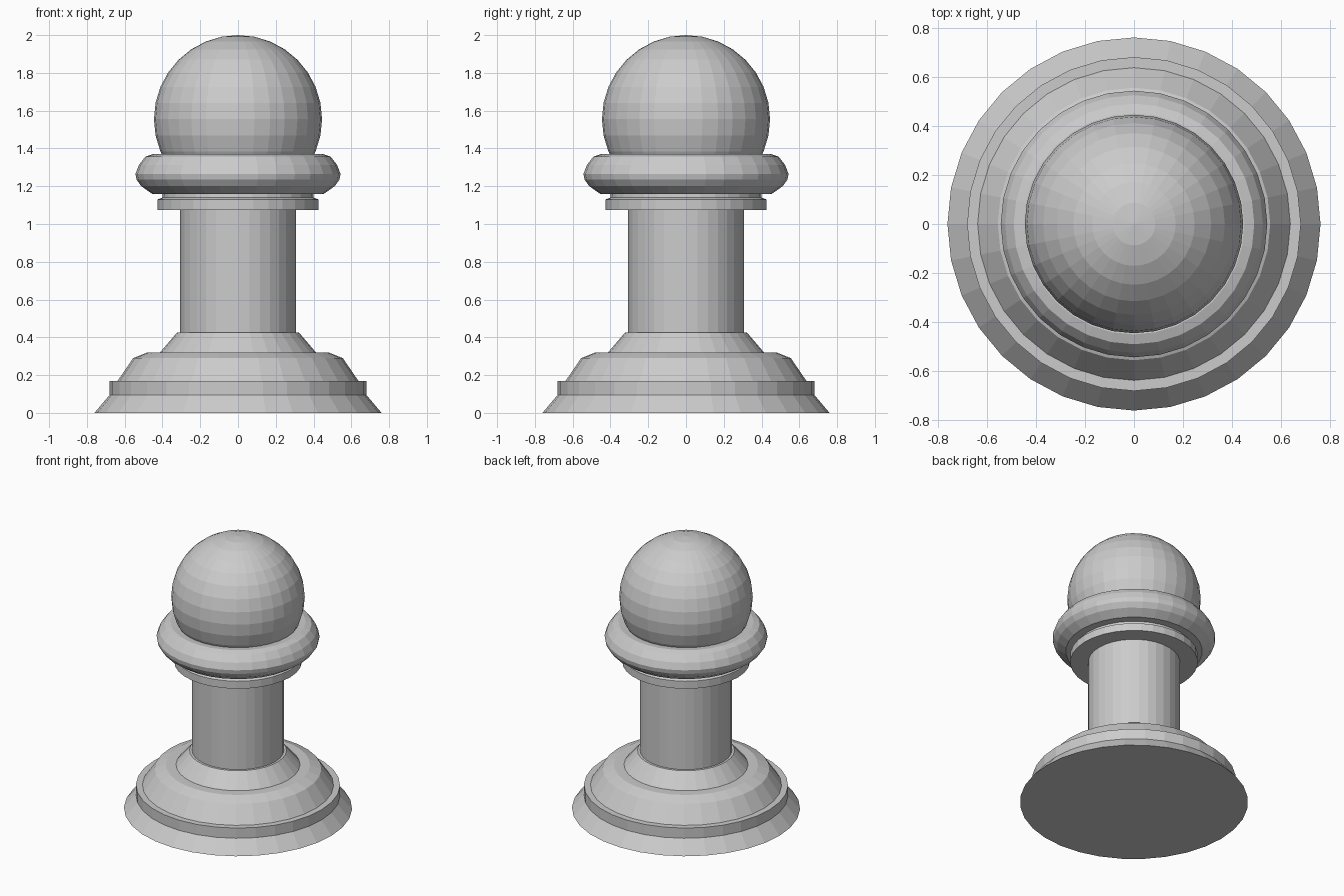
import bpy
import bmesh
import math

SIDES = 32

old = bpy.data.objects.get("Cube")
if old:
    bpy.data.objects.remove(old, do_unlink=True)

stone = bpy.data.materials.new("light_grey")
stone.use_nodes = True
color = (0.6, 0.6, 0.6, 1)
stone.diffuse_color = color
stone.node_tree.nodes["Principled BSDF"].inputs["Base Color"].default_value = color


def finish(name, bm):
    bmesh.ops.recalc_face_normals(bm, faces=bm.faces)
    mesh = bpy.data.meshes.new(name)
    bm.to_mesh(mesh)
    bm.free()
    mesh.materials.append(stone)
    obj = bpy.data.objects.new(name, mesh)
    bpy.context.collection.objects.link(obj)
    return obj


def lathe(name, profile, closed=False):
    """Turn (radius, height) points around z; open profiles get end caps."""
    bm = bmesh.new()
    rings = []
    for r, z in profile:
        angles = [math.tau * i / SIDES for i in range(SIDES)]
        rings.append([bm.verts.new((r * math.cos(a), r * math.sin(a), z)) for a in angles])
    pairs = list(zip(rings, rings[1:]))
    if closed:
        pairs.append((rings[-1], rings[0]))
    else:
        bm.faces.new(rings[0])
        bm.faces.new(rings[-1])
    for low, high in pairs:
        for i in range(SIDES):
            j = (i + 1) % SIDES
            bm.faces.new((low[i], low[j], high[j], high[i]))
    return finish(name, bm)


# Stepped foot
lathe("base", [(0.76, 0), (0.68, 0.095), (0.68, 0.17), (0.637, 0.17),
               (0.555, 0.29), (0.48, 0.32), (0.413, 0.32), (0.323, 0.425)])

# Plain shaft
lathe("column", [(0.306, 0.40), (0.306, 1.10)])

# Thin stepped collar under the ring
lathe("collar", [(0.425, 1.075), (0.425, 1.13), (0.40, 1.14), (0.395, 1.20)])

# Rounded ring
lathe("neck_ring", [(0.36, 1.18), (0.40, 1.16), (0.455, 1.16), (0.512, 1.20),
                    (0.537, 1.235), (0.543, 1.265), (0.525, 1.312), (0.49, 1.357),
                    (0.45, 1.37), (0.395, 1.365), (0.36, 1.34)], closed=True)

# Round head
bm = bmesh.new()
bmesh.ops.create_uvsphere(bm, u_segments=SIDES, v_segments=16, radius=0.445)
bmesh.ops.translate(bm, verts=bm.verts, vec=(0, 0, 1.555))
finish("head", bm)
